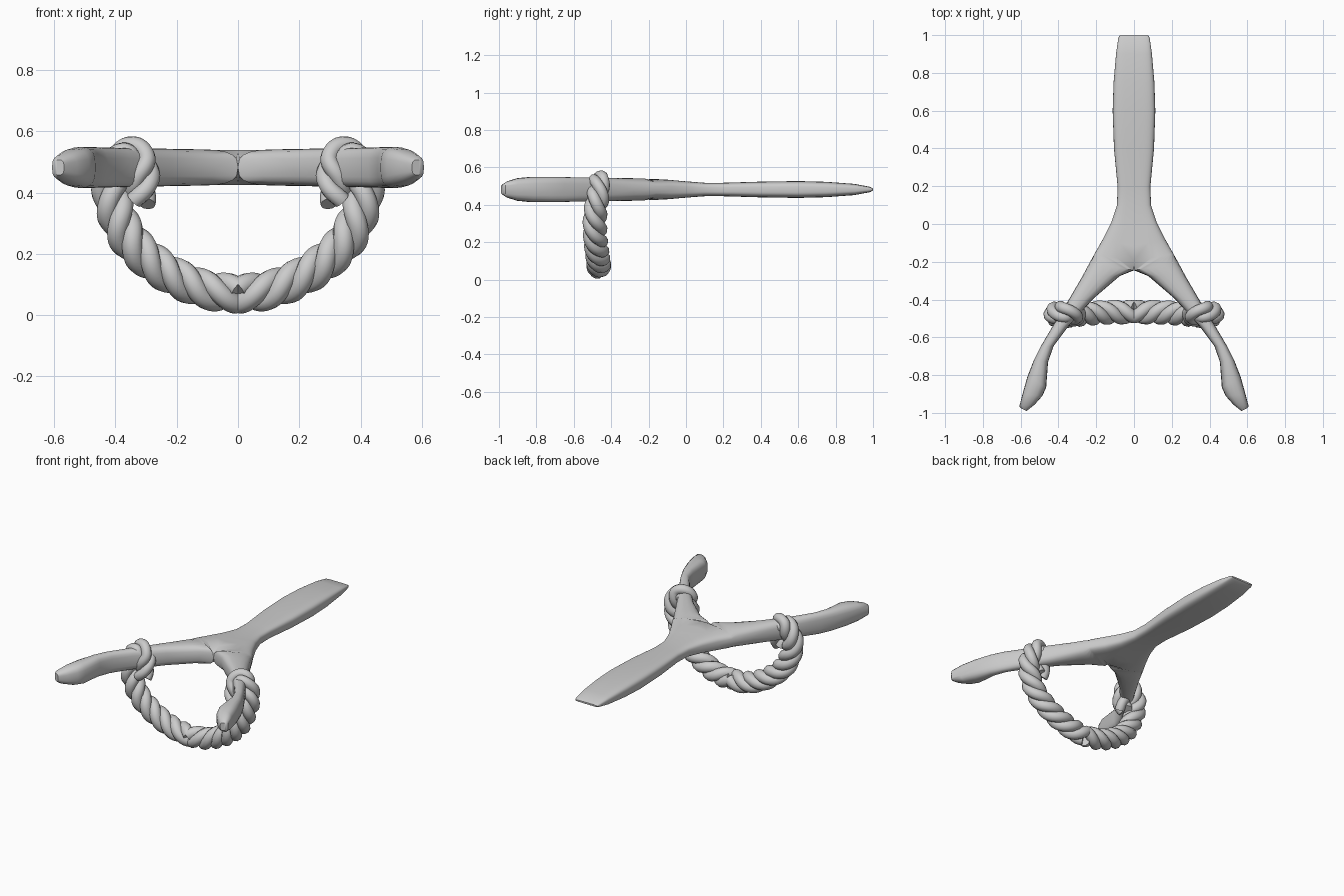
import bpy, bmesh
from math import cos, sin, pi, tau
from mathutils import Vector

if "Cube" in bpy.data.objects:
    bpy.data.objects.remove(bpy.data.objects["Cube"])

ZC = 0.482


def sup(c, p=0.6):
    return (1 if c >= 0 else -1) * abs(c) ** p


# ---- Forked wooden frame: half lofted along the handle and one arm, then mirrored
# handle stations: outer x, outer y, centre y, half thickness
handle = [(.075, 1.0, 1.0, .005), (.083, .985, .985, .014), (.095, .9, .9, .03),
          (.108, .75, .75, .041), (.113, .6, .6, .045), (.106, .4, .4, .042),
          (.087, .2, .2, .036), (.09, .1, .1, .036), (.12, .01, -.03, .045),
          (.165, -.08, -.12, .053), (.21, -.16, -.195, .057)]
# arm stations: outer x, y, inner x, y, half thickness
arm = [(.235, -.205, 0, -.245, .059), (.275, -.28, .075, -.275, .06),
       (.345, -.4, .215, -.395, .062), (.43, -.54, .35, -.545, .064),
       (.495, -.65, .425, -.645, .066), (.53, -.72, .455, -.73, .067),
       (.565, -.81, .465, -.865, .067), (.59, -.9, .485, -.91, .06),
       (.607, -.965, .525, -.955, .042), (.6, -.975, .568, -.99, .025)]
K = 10
bm = bmesh.new()
rows = []
for side in (1, -1):
    grid = []
    for ox, oy, cy, h in handle:
        row = []
        for k in range(K + 1):
            a = pi / 2 * k / K
            u = max(0, sup(cos(a), .45)) if k < K else 0
            row.append(bm.verts.new((ox * u, cy + (oy - cy) * u, ZC + side * h * sup(sin(a), .6))))
        grid.append(row)
    for ox, oy, ix, iy, h in arm:
        row = []
        for k in range(K + 1):
            a = pi * k / K
            u = (sup(cos(a), .8) + 1) / 2
            v = sup(sin(a), .65) if 0 < k < K else 0
            row.append(bm.verts.new((ix + (ox - ix) * u, iy + (oy - iy) * u, ZC + side * h * v)))
        grid.append(row)
    for r, s in zip(grid, grid[1:]):
        for k in range(K):
            bm.faces.new((r[k], r[k + 1], s[k + 1], s[k]))
    rows.append(grid)
# end caps
for i in (0, -1):
    t, b = rows[0][i], rows[1][i]
    for k in range(K):
        bm.faces.new((t[k], t[k + 1], b[k + 1], b[k]))
bmesh.ops.remove_doubles(bm, verts=bm.verts, dist=1e-5)
# mirrored half
geo = bm.verts[:] + bm.edges[:] + bm.faces[:]
dup = bmesh.ops.duplicate(bm, geom=geo)
for v in dup["geom"]:
    if isinstance(v, bmesh.types.BMVert):
        v.co.x *= -1
bmesh.ops.remove_doubles(bm, verts=bm.verts, dist=1e-4)
bmesh.ops.recalc_face_normals(bm, faces=bm.faces)
me = bpy.data.meshes.new("forked_frame")
bm.to_mesh(me)
bm.free()
frame = bpy.data.objects.new("forked_frame", me)
bpy.context.collection.objects.link(frame)


# ---- Twisted rope: three strands winding about a path, hooked round each arm
def spline(pts, n):
    p = [2 * pts[0] - pts[1]] + pts + [2 * pts[-1] - pts[-2]]
    out = []
    for i in range(1, len(p) - 2):
        a, b, c, d = p[i - 1:i + 3]
        for j in range(n):
            t = j / n
            out.append(.5 * (2 * b + (c - a) * t + (2 * a - 5 * b + 4 * c - d) * t * t
                             + (3 * b - a - 3 * c + d) * t ** 3))
    return out + [pts[-1]]


path = spline([Vector(p) for p in
               [(0, -.467, .069), (.12, -.467, .087), (.25, -.475, .15), (.35, -.485, .24),
                (.402, -.485, .35), (.415, -.472, .44), (.37, -.465, .525), (.315, -.47, .505),
                (.312, -.485, .43), (.325, -.487, .37)]], 14)
PITCH, R = .25, .034


def strand(cu, phase, mirror):
    sp = cu.splines.new('POLY')
    sp.points.add(len(path) - 1)
    d = 0
    for i, p in enumerate(path):
        if i:
            d += (p - path[i - 1]).length
        t = (path[min(i + 1, len(path) - 1)] - path[max(i - 1, 0)]).normalized()
        n = Vector((-t.z, 0, t.x)).normalized()
        b = n.cross(t).normalized()
        if b.y < 0:
            b = -b
        f = 1 - .15 * min(1, max(0, (d - .5) / .3))
        a = phase + tau * d / PITCH
        q = p + (n * cos(a) + b * sin(a)) * R * .95 * f
        sp.points[i].co = (q.x * mirror, q.y, q.z, 1)
        sp.points[i].radius = f


cu = bpy.data.curves.new("twisted_rope", 'CURVE')
cu.dimensions = '3D'
cu.bevel_depth = R
cu.bevel_resolution = 3
cu.use_fill_caps = True
for m in (1, -1):
    for j in range(3):
        strand(cu, tau * j / 3 + pi / 3, m)
rope = bpy.data.objects.new("twisted_rope", cu)
bpy.context.collection.objects.link(rope)

bpy.ops.object.select_all(action='DESELECT')
rope.select_set(True)
bpy.context.view_layer.objects.active = rope
bpy.ops.object.convert(target='MESH')
for o in list(bpy.context.scene.objects):
    bpy.ops.object.select_all(action='DESELECT')
    o.select_set(True)
    bpy.context.view_layer.objects.active = o
    bpy.ops.object.shade_smooth_by_angle(angle=.7)
